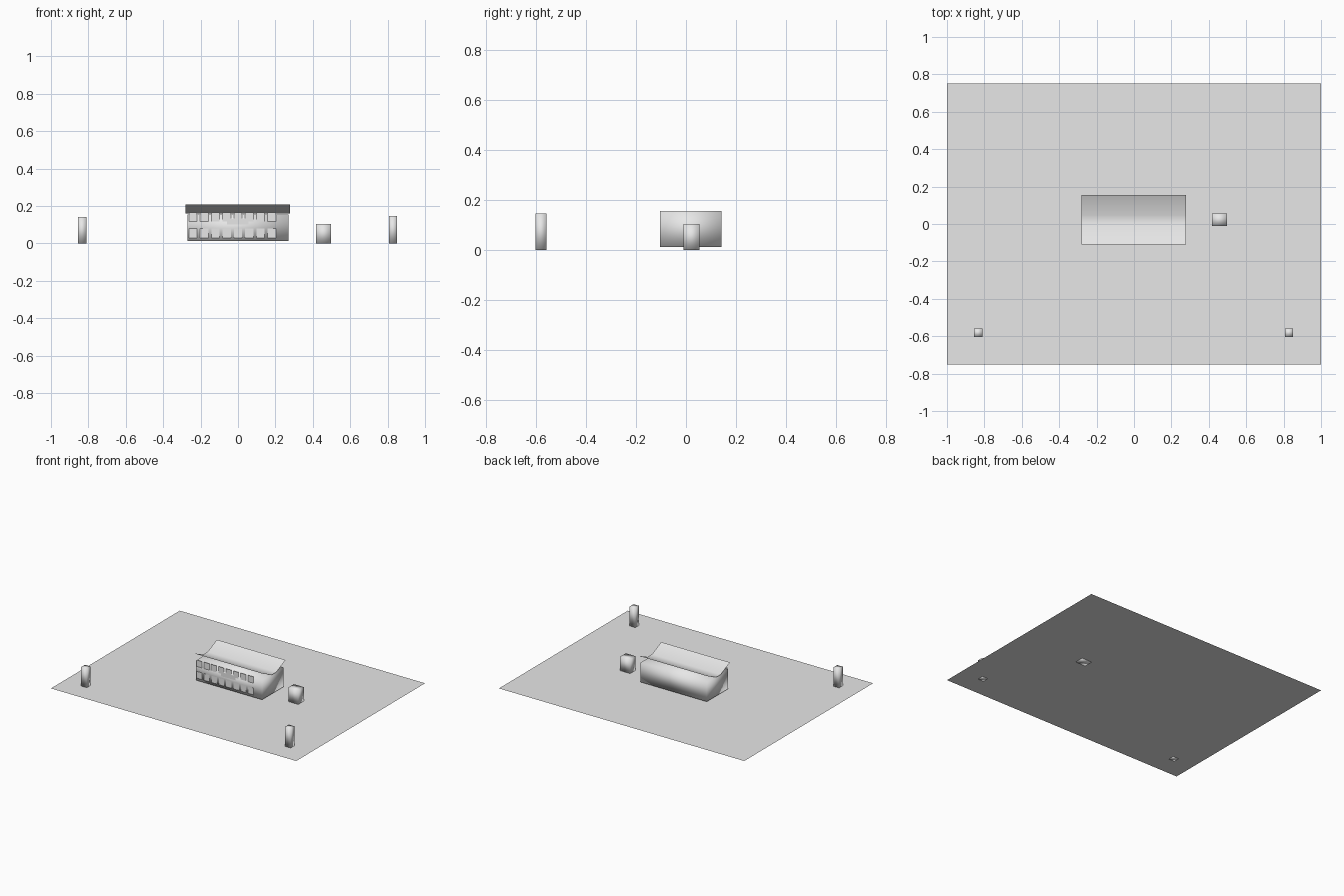
import bpy, bmesh
from mathutils import Vector

if "Cube" in bpy.data.objects:
    bpy.data.objects.remove(bpy.data.objects["Cube"])

grey = bpy.data.materials.new("plain_grey")
grey.diffuse_color = (0.8, 0.8, 0.8, 1)
grey.use_nodes = True
grey.node_tree.nodes["Principled BSDF"].inputs["Base Color"].default_value = grey.diffuse_color


def finish(name, bm, smooth):
    """Turn a bmesh into a named object."""
    mesh = bpy.data.meshes.new(name)
    bm.normal_update()
    for f in bm.faces:
        f.smooth = smooth
    bm.to_mesh(mesh)
    bm.free()
    mesh.materials.append(grey)
    obj = bpy.data.objects.new(name, mesh)
    bpy.context.collection.objects.link(obj)
    return obj


def box(name, lo, hi):
    """Softly shaded closed box between two corners."""
    lo, hi = Vector(lo), Vector(hi)
    bm = bmesh.new()
    bmesh.ops.create_cube(bm, size=1)
    for v in bm.verts:
        v.co = (lo + hi) / 2 + v.co * (hi - lo)
    return finish(name, bm, True)


def front_panels(name, rects, y):
    """Thin upright sheets facing the front, from (x0, x1, z0, z1)."""
    bm = bmesh.new()
    for x0, x1, z0, z1 in rects:
        corners = ((x0, z0), (x1, z0), (x1, z1), (x0, z1))
        bm.faces.new([bm.verts.new((x, y, z)) for x, z in corners])
    return finish(name, bm, False)


# Ground sheet
bm = bmesh.new()
bm.faces.new([bm.verts.new(p) for p in (
    (-1, -0.75, 0.002), (1, -0.75, 0.002), (1, 0.75, 0.002), (-1, 0.75, 0.002))])
finish("ground", bm, False)

# Building body
box("building_body", (-0.27, -0.105, 0.012), (0.27, 0.143, 0.156))

# Butterfly roof: a sheet with raised front and back edges and a soft valley
profile = [(-0.11, 0.208), (-0.003, 0.159), (0.048, 0.159), (0.155, 0.208)]
bm = bmesh.new()
rows = [[bm.verts.new((x, y, z)) for x in (-0.281, 0.279)] for y, z in profile]
for a, b in zip(rows, rows[1:]):
    bm.faces.new((a[0], a[1], b[1], b[0]))
finish("butterfly_roof", bm, True)

# Two rows of eight windows on the front wall
columns = [-0.262 + 0.06 * i for i in range(8)]
front_panels("upper_windows", [(x, x + 0.044, 0.117, 0.165) for x in columns], -0.109)
front_panels("lower_windows", [(x, x + 0.044, 0.030, 0.080) for x in columns], -0.107)

# Blank sign board
front_panels("sign_board", [(-0.06, 0.057, 0.100, 0.131)], -0.111)

# Side shed and the two gate posts
box("side_shed", (0.417, -0.01, 0), (0.498, 0.055, 0.105))
box("gate_post_left", (-0.856, -0.603, 0), (-0.811, -0.56, 0.142))
box("gate_post_right", (0.806, -0.603, 0), (0.851, -0.56, 0.146))
